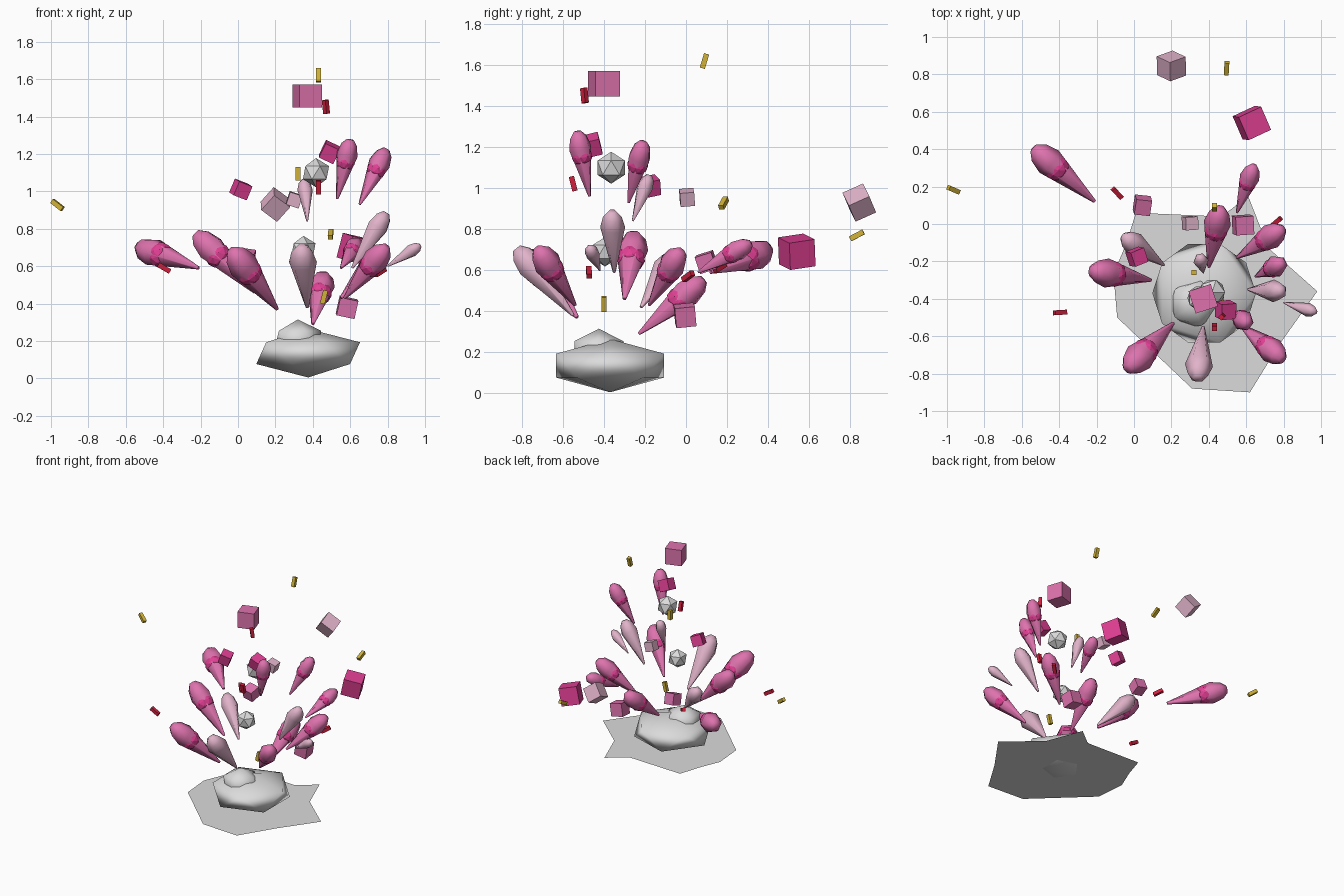
import bpy, bmesh, math
from mathutils import Vector, Euler

if "Cube" in bpy.data.objects:
    bpy.data.objects.remove(bpy.data.objects["Cube"])


def material(name, srgb):
    m = bpy.data.materials.new(name)
    m.diffuse_color = [((c + 0.055) / 1.055) ** 2.4 for c in srgb] + [1]
    m.use_nodes = True
    m.node_tree.nodes["Principled BSDF"].inputs["Base Color"].default_value = m.diffuse_color
    return m


GREY = material("smoke_grey", (0.86, 0.86, 0.86))
PINK = material("mid_pink", (0.87, 0.45, 0.68))
PALE = material("pale_pink", (0.88, 0.70, 0.79))
HOT = material("hot_pink", (0.88, 0.25, 0.58))
GOLD = material("gold", (0.82, 0.70, 0.22))
RED = material("red", (0.82, 0.12, 0.24))


def finish(name, bm, mat, smooth=None):
    me = bpy.data.meshes.new(name)
    bm.to_mesh(me)
    bm.free()
    ob = bpy.data.objects.new(name, me)
    bpy.context.collection.objects.link(ob)
    me.materials.append(mat)
    if smooth:
        bpy.ops.object.select_all(action='DESELECT')
        ob.select_set(True)
        bpy.context.view_layer.objects.active = ob
        bpy.ops.object.shade_smooth_by_angle(angle=math.radians(smooth))
    return ob


def ball(name, loc, size, mat, sub=1, smooth=None, rot=(0, 0, 0)):
    bm = bmesh.new()
    bmesh.ops.create_icosphere(bm, subdivisions=sub, radius=1)
    ob = finish(name, bm, mat, smooth)
    ob.location, ob.scale, ob.rotation_euler = loc, size, rot
    return ob


def box(name, loc, size, mat, rot):
    bm = bmesh.new()
    bmesh.ops.create_cube(bm, size=1)
    ob = finish(name, bm, mat)
    ob.location, ob.scale, ob.rotation_euler = loc, size, rot
    return ob


def petal(i, tip, end, mat):
    """Six-sided drop: sharp inner tip, widest near the blunt outer end."""
    tip, end = Vector(tip), Vector(end)
    axis = end - tip
    length = axis.length
    turn = axis.to_track_quat('Z', 'Y')
    bm = bmesh.new()
    rings = []
    for t, r in ((0, 0.02), (0.76, 0.178), (0.93, 0.135), (1.02, 0.06)):
        ring = []
        for k in range(6):
            a = k * math.tau / 6
            p = Vector((r * math.cos(a), r * math.sin(a), t)) * length
            ring.append(bm.verts.new(tip + turn @ p))
        rings.append(ring)
    for lo, hi in zip(rings, rings[1:]):
        for k in range(6):
            n = (k + 1) % 6
            bm.faces.new((lo[k], lo[n], hi[n], hi[k]))
    bm.faces.new(rings[0][::-1])
    bm.faces.new(rings[-1])
    finish(f"spark_drop_{i}", bm, mat, 62)
    # hot core breaking through the sides of the pink drops
    if mat is PINK:
        ball(f"drop_core_{i}", tip + axis * 0.64, (0.158 * length,) * 3, HOT, 2,
             rot=turn.to_euler())


# Flat splash sheet on the ground
bm = bmesh.new()
outline = [(0.01, 0.06), (-0.04, -0.10), (-0.11, -0.27), (-0.09, -0.50), (0.31, -0.88),
           (0.62, -0.90), (0.78, -0.64), (0.98, -0.36), (0.72, -0.13), (0.61, 0.15),
           (0.47, 0.04)]
bm.faces.new([bm.verts.new((x, y, 0.04)) for x, y in outline])
finish("ground_splash", bm, GREY)

# Smoke mounds and drifting puffs
ball("smoke_mound", (0.375, -0.37, 0.135), (0.31, 0.31, 0.13), GREY, smooth=85)
ball("small_mound", (0.32, -0.425, 0.205), (0.14, 0.14, 0.11), GREY, smooth=85)
ball("puff_high", (0.417, -0.365, 1.10), (0.078,) * 3, GREY)
ball("puff_low", (0.35, -0.395, 0.69), (0.072,) * 3, GREY)

# Flying drops: inner tip, outer end, colour
drops = [
    ((-0.21, 0.12, 0.59), (-0.53, 0.40, 0.70), PINK),
    ((0.16, -0.22, 0.42), (-0.05, -0.07, 0.66), PALE),
    ((0.55, -0.18, 0.43), (0.79, -0.03, 0.69), PINK),
    ((0.09, -0.30, 0.46), (-0.22, -0.25, 0.77), PINK),
    ((0.21, -0.53, 0.37), (-0.03, -0.77, 0.68), PINK),
    ((0.40, -0.23, 0.29), (0.46, 0.08, 0.55), PINK),
    ((0.55, 0.06, 0.59), (0.64, 0.31, 0.73), PINK),
    ((0.37, -0.55, 0.38), (0.34, -0.82, 0.70), PALE),
    ((0.57, -0.54, 0.43), (0.79, -0.72, 0.70), PINK),
    ((0.53, -0.47, 0.96), (0.60, -0.53, 1.27), PINK),
    ((0.65, -0.28, 0.93), (0.79, -0.21, 1.22), PINK),
    ((0.61, -0.35, 0.59), (0.79, -0.36, 0.88), PALE),
    ((0.80, -0.42, 0.60), (0.97, -0.47, 0.71), PALE),
    ((0.37, -0.26, 0.84), (0.355, -0.18, 1.06), PALE),
]
for i, d in enumerate(drops):
    petal(i, *d)

# Tumbling cubes: location, edge, colour, rotation in degrees
cubes = [
    ((0.37, -0.40, 1.51), 0.125, PINK, (0, 0, 18)),
    ((0.49, -0.46, 1.21), 0.085, HOT, (15, 25, 5)),
    ((0.015, -0.175, 1.01), 0.08, HOT, (12, 20, 22)),
    ((0.20, 0.845, 0.93), 0.11, PALE, (30, 35, 20)),
    ((0.63, 0.54, 0.69), 0.135, HOT, (8, 12, 25)),
    ((0.30, 0.005, 0.955), 0.07, PALE, (5, 18, 4)),
    ((0.583, -0.005, 0.38), 0.098, PINK, (6, 12, 4)),
    ((0.045, 0.10, 0.64), 0.085, PINK, (18, 8, -6)),
]
for i, (loc, s, mat, rot) in enumerate(cubes):
    box(f"cube_{i}", loc, (s, s, s), mat, Euler([math.radians(a) for a in rot]))

# Confetti sticks: location, direction, colour
sticks = [
    ((0.43, 0.09, 1.62), (0, 0.3, 1), GOLD),
    ((0.32, -0.26, 1.095), (0, 0, 1), GOLD),
    ((0.495, 0.833, 0.77), (0.05, 0.85, 0.45), GOLD),
    ((-0.965, 0.183, 0.927), (-0.7, 0.3, 0.55), GOLD),
    ((0.46, -0.40, 0.435), (0.25, 0, 1), GOLD),
    ((0.47, -0.495, 1.452), (-0.1, -0.1, 1), RED),
    ((0.43, -0.55, 1.022), (0, -0.25, 1), RED),
    ((-0.395, -0.473, 0.59), (-0.85, -0.05, 0.5), RED),
    ((-0.09, 0.165, 0.615), (-0.6, 0.65, 0.42), RED),
    ((0.76, 0.01, 0.57), (0.7, 0.6, 0.45), RED),
]
for i, (loc, d, mat) in enumerate(sticks):
    box(f"confetti_{i}", loc, (0.026, 0.026, 0.073), mat,
        Vector(d).to_track_quat('Z', 'Y').to_euler())
